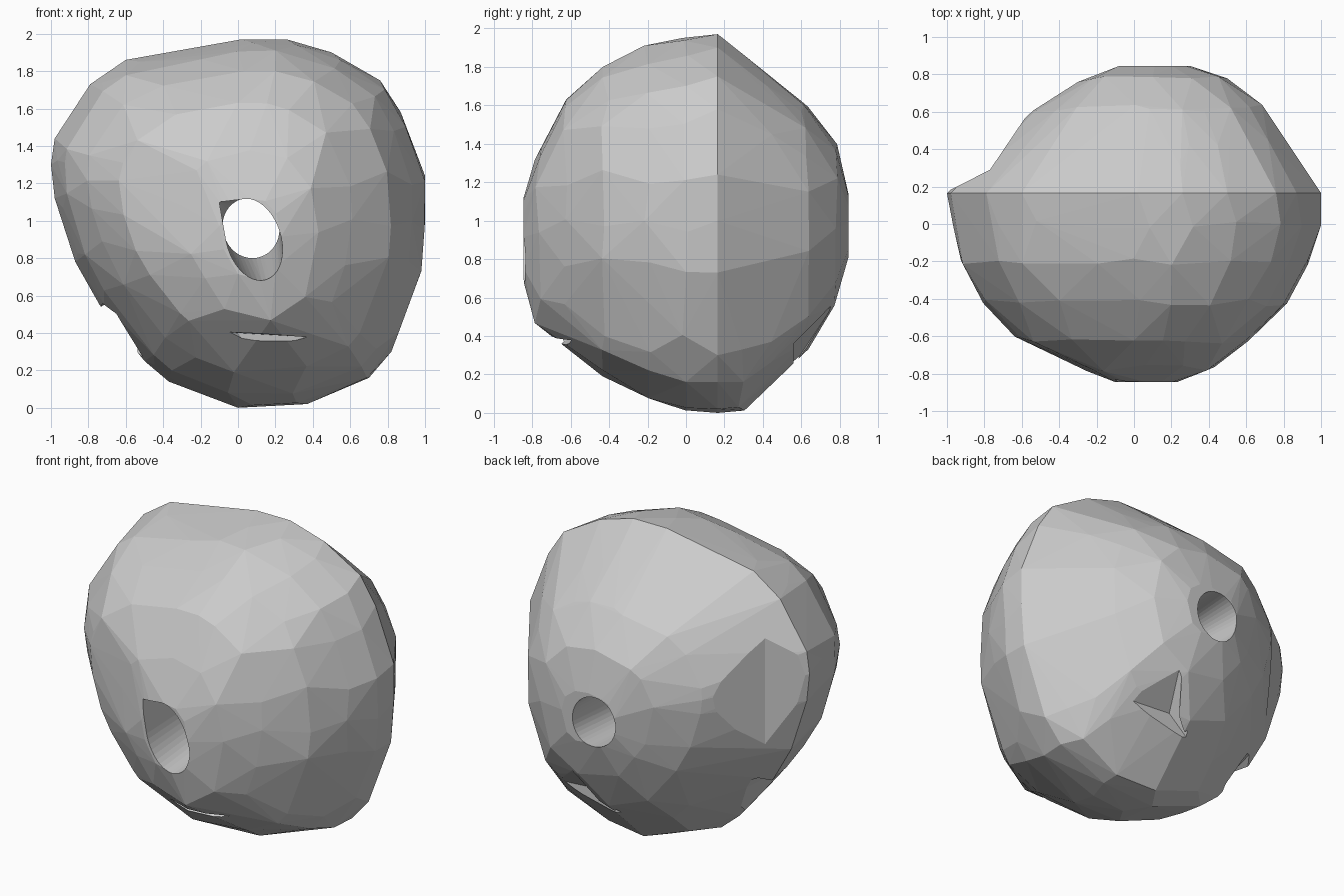
import bpy, bmesh, math, random
from mathutils import Vector

if "Cube" in bpy.data.objects:
    bpy.data.objects.remove(bpy.data.objects["Cube"])

random.seed(4)

# widest outline of the stone, seen from the front (x, z)
OUTLINE = [(-.6, 1.86), (-.15, 1.93), (.02, 1.97), (.26, 1.97), (.5, 1.9), (.76, 1.75),
           (.87, 1.58), (1, 1.24), (1, 1), (.98, .73), (.82, .3), (.7, .16),
           (.37, .02), (0, 0), (-.37, .14), (-.5, .25), (-.66, .5), (-.74, .55),
           (-.87, .78), (-.98, 1.12), (-1, 1.3), (-.98, 1.44), (-.79, 1.73)]
RIDGE = .165
# slices front to back: y, x min, x max, z min, z max
SLICES = [(-.845, -.10, .23, .68, 1.12), (-.77, -.30, .43, .46, 1.38),
          (-.62, -.64, .61, .36, 1.63), (-.42, -.81, .82, .18, 1.80),
          (-.20, -.93, .93, .06, 1.91), (0, -.97, 1, .01, 1.95),
          (RIDGE, -1, 1, 0, 1.97), (.29, -.79, .89, .01, 1.86),
          (.43, -.70, .82, .15, 1.76), (.62, -.54, .69, .33, 1.61),
          (.77, -.30, .5, .55, 1.4), (.845, -.08, .3, .8, 1.14)]


def hull(name, points):
    bm = bmesh.new()
    for p in points:
        bm.verts.new(p)
    bmesh.ops.convex_hull(bm, input=bm.verts[:])
    bmesh.ops.delete(bm, geom=[v for v in bm.verts if not v.link_faces], context='VERTS')
    bmesh.ops.recalc_face_normals(bm, faces=bm.faces[:])
    mesh = bpy.data.meshes.new(name)
    bm.to_mesh(mesh)
    bm.free()
    ob = bpy.data.objects.new(name, mesh)
    bpy.context.collection.objects.link(ob)
    return ob


def slice_ring(y, x0, x1, z0, z1):
    ring = []
    n = len(OUTLINE)
    # the smallest slices carry fewer points
    for i in range(0, n, 1 if x1 - x0 > .9 else 2):
        t = 0 if y == RIDGE else random.uniform(-.25, .25)
        other = Vector(OUTLINE[(i + (1 if t > 0 else -1)) % n])
        p = Vector(OUTLINE[i]).lerp(other, abs(t))
        dy = random.uniform(-.02, .02) if t and abs(y) < .8 else 0
        ring.append((x0 + (p.x + 1) / 2 * (x1 - x0), y + dy,
                     z0 + p.y / 1.97 * (z1 - z0)))
    return ring


# faceted stone body
stone = hull("stone", [p for s in SLICES for p in slice_ring(*s)])


def cut(name, points):
    tool = hull(name, points)
    mod = stone.modifiers.new(name, 'BOOLEAN')
    mod.operation = 'DIFFERENCE'
    mod.solver = 'EXACT'
    mod.object = tool
    tool.hide_render = True
    tool.hide_viewport = True
    tool.display_type = 'WIRE'


def oval(cx, cz, rx, rz, y, tilt):
    pts = []
    for i in range(40):
        a = math.tau * i / 40
        u, v = rx * math.cos(a), rz * math.sin(a)
        pts.append((cx + u * math.cos(tilt) - v * math.sin(tilt), y,
                    cz + u * math.sin(tilt) + v * math.cos(tilt)))
    return pts


# tunnel rising from front to back, with a nicked corner at the front
cut("tunnel_cutter", oval(.085, .895, .145, .228, -.95, .3)
    + oval(.07, .965, .15, .158, .95, .3) + [(-.1, -.95, 1.1)])

# recess behind the left end of the rim
cut("left_recess_cutter", [(x, y, z) for z in (.75, 1.7) for x, y in
                           ((-1.01, .168), (-.77, .29), (-.72, .39), (-.54, .63), (-1.1, .7))])

# small chips broken out of the underside, front, back and left
cut("front_chip_cutter", [(-.2, -.9, .42), (.5, -.85, .36), (.1, -.85, .26),
                          (0, -.58, .40), (.35, -.56, .38)])
cut("back_chip_cutter", [(.05, .56, .25), (.6, .56, .2), (.3, .78, .58),
                         (.6, .8, .55), (.2, .56, .38), (.5, .56, .36)])
cut("left_chip_cutter", [(-.65, -.1, .5), (-.75, -.1, .55), (-.9, -.1, .4), (-.6, .4, .5),
                         (-.65, .4, .58), (-.9, .4, .4), (-.5, .1, .25)])
